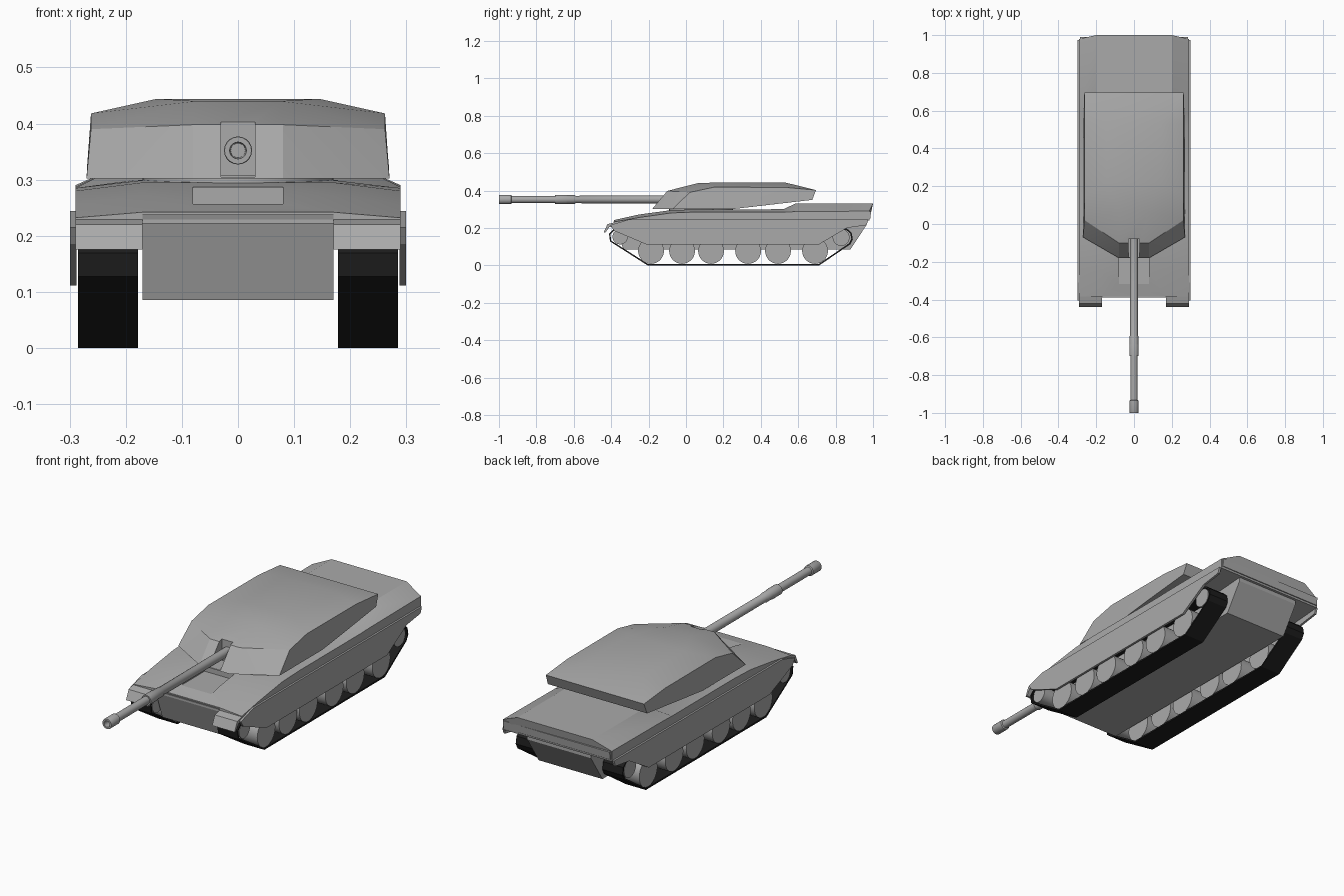
import bpy, bmesh, math
from mathutils import Matrix, Vector

if "Cube" in bpy.data.objects:
    bpy.data.objects.remove(bpy.data.objects["Cube"])


def material(name, value):
    m = bpy.data.materials.new(name)
    m.diffuse_color = (value, value, value, 1)
    m.use_nodes = True
    m.node_tree.nodes["Principled BSDF"].inputs["Base Color"].default_value = m.diffuse_color
    return m


black = material("track_black", 0.012)
grey = material("armour_grey", 0.4)


def finish(name, bm, mat=grey):
    bmesh.ops.recalc_face_normals(bm, faces=bm.faces[:])
    me = bpy.data.meshes.new(name)
    bm.to_mesh(me)
    bm.free()
    ob = bpy.data.objects.new(name, me)
    bpy.context.collection.objects.link(ob)
    me.materials.append(mat)
    return ob


def smooth(ob, angle=35):
    bpy.ops.object.select_all(action='DESELECT')
    ob.select_set(True)
    bpy.context.view_layer.objects.active = ob
    bpy.ops.object.shade_smooth_by_angle(angle=math.radians(angle))


def bridge(bm, a, b):
    """Quads between two closed rings of vertices."""
    n = len(a)
    for i in range(n):
        j = (i + 1) % n
        bm.faces.new((a[i], a[j], b[j], b[i]))


def extrude_side(name, profile, x0, x1, mat=grey, caps=True):
    """Side profile (y, z) extruded from x0 to x1."""
    bm = bmesh.new()
    a = [bm.verts.new((x0, y, z)) for y, z in profile]
    b = [bm.verts.new((x1, y, z)) for y, z in profile]
    bridge(bm, a, b)
    if caps:
        bm.faces.new(a)
        bm.faces.new(b)
    return finish(name, bm, mat)


def cylinder(name, axis, centre, r, depth, seg=32):
    bm = bmesh.new()
    rot = Vector((0, 0, 1)).rotation_difference(Vector(axis)).to_matrix().to_4x4()
    bmesh.ops.create_cone(bm, cap_ends=True, segments=seg, radius1=r, radius2=r,
                          depth=depth, matrix=Matrix.Translation(centre) @ rot)
    ob = finish(name, bm)
    smooth(ob)
    return ob


def cut_box(target, name, lo, hi):
    bm = bmesh.new()
    size = Vector(hi) - Vector(lo)
    mid = (Vector(hi) + Vector(lo)) / 2
    bmesh.ops.create_cube(bm, size=1, matrix=Matrix.Translation(mid) @ Matrix.Diagonal((*size, 1)))
    cutter = finish(name, bm)
    cutter.hide_render = True
    cutter.hide_viewport = True
    mod = target.modifiers.new(name, 'BOOLEAN')
    mod.operation = 'DIFFERENCE'
    mod.solver = 'EXACT'
    mod.object = cutter


# Upper hull: lofted sections (y top, y edge, z top, half width of top, z edge, z bottom)
sections = [
    (-0.385, -0.385, 0.242, 0.17, 0.232, 0.222),
    (-0.25, -0.25, 0.272, 0.17, 0.256, 0.20),
    (-0.08, -0.08, 0.295, 0.17, 0.280, 0.20),
    (0.05, 0.05, 0.299, 0.17, 0.285, 0.20),
    (0.52, 0.52, 0.300, 0.18, 0.285, 0.20),
    (0.585, 0.585, 0.33, 0.20, 0.287, 0.21),
    (1.0, 0.98, 0.33, 0.20, 0.290, 0.24),
]
bm = bmesh.new()
rings = []
for yt, ye, zt, w, ze, zb in sections:
    half = [(w, yt, zt), (0.29, ye, ze), (0.29, ye, zb)]
    pts = half + [(-x, y, z) for x, y, z in reversed(half)]
    rings.append([bm.verts.new(p) for p in pts])
for a, b in zip(rings, rings[1:]):
    bridge(bm, a, b)
bm.faces.new(rings[0])
bm.faces.new(rings[-1])
upper_hull = finish("upper_hull", bm)
smooth(upper_hull, 20)
cut_box(upper_hull, "driver_recess_cutter", (-0.08, -0.34, 0.257), (0.08, -0.14, 0.35))

# Ledge across the rear, and lower hull tub
extrude_side("rear_ledge", [(0.95, 0.288), (0.99, 0.288), (0.985, 0.25), (0.95, 0.25)], -0.285, 0.285)
extrude_side("lower_hull", [(-0.388, 0.238), (-0.335, 0.086), (0.88, 0.086),
                            (0.968, 0.22), (0.968, 0.26)], -0.17, 0.17)

# Running gear, both sides
track_path = [(-0.205, 0.004), (0.712, 0.004), (0.875, 0.115), (0.888, 0.14), (0.882, 0.172),
              (0.86, 0.192), (0.82, 0.198), (-0.34, 0.198), (-0.385, 0.19), (-0.408, 0.168),
              (-0.403, 0.13)]
for side, s in (("right", 1), ("left", -1)):
    track = extrude_side("track_" + side, track_path, s * 0.178, s * 0.285, black, caps=False)
    sol = track.modifiers.new("thickness", 'SOLIDIFY')
    sol.thickness = 0.008
    sol.offset = 0
    for i, y in enumerate((-0.187, -0.021, 0.134, 0.332, 0.492, 0.69)):
        cylinder(f"road_wheel_{side}_{i + 1}", (1, 0, 0), (s * 0.232, y, 0.077), 0.069, 0.10)
    cylinder("idler_" + side, (1, 0, 0), (s * 0.232, -0.352, 0.153), 0.041, 0.10)
    cylinder("sprocket_" + side, (1, 0, 0), (s * 0.232, 0.829, 0.149), 0.045, 0.10)
    extrude_side("side_skirt_" + side, [(-0.405, 0.215), (-0.385, 0.185), (-0.21, 0.111),
                 (0.71, 0.111), (0.86, 0.2), (0.965, 0.215), (0.975, 0.244), (-0.31, 0.244)],
                 s * 0.288, s * 0.299)
    extrude_side("front_fender_" + side, [(-0.36, 0.236), (-0.42, 0.22), (-0.44, 0.176),
                 (-0.43, 0.176), (-0.41, 0.205), (-0.36, 0.21)], s * 0.17, s * 0.29)

# Turret: angular shell from its corner points
corners = [
    (0.08, -0.18, 0.302), (0.27, -0.07, 0.302), (0.27, 0.26, 0.302), (0.269, 0.44, 0.323),
    (0.265, 0.675, 0.350),
    (0.08, -0.10, 0.398), (0.262, 0.02, 0.39), (0.262, 0.15, 0.418), (0.262, 0.53, 0.417),
    (0.262, 0.695, 0.402),
    (0.075, 0.065, 0.440), (0.145, 0.22, 0.444), (0.145, 0.53, 0.443),
]
bm = bmesh.new()
for x, y, z in corners:
    for s in (1, -1):
        bm.verts.new((s * x, y, z))
bmesh.ops.convex_hull(bm, input=bm.verts[:])
bmesh.ops.dissolve_limit(bm, angle_limit=math.radians(1), verts=bm.verts[:], edges=bm.edges[:])
turret = finish("turret", bm)
smooth(turret, 20)
cut_box(turret, "mantlet_cutter", (-0.03, -0.25, 0.305), (0.03, -0.08, 0.45))
cylinder("turret_ring", (0, 0, 1), (0, 0.08, 0.298), 0.17, 0.02, 48)

# Gun barrel: lathed profile (y, radius) with sleeve, muzzle collar and open bore
barrel = [(-0.06, 0.021), (-0.59, 0.020), (-0.595, 0.023), (-0.635, 0.023), (-0.64, 0.025),
          (-0.70, 0.025), (-0.70, 0.019), (-0.932, 0.019), (-0.935, 0.025), (-0.998, 0.025),
          (-1.0, 0.024), (-1.0, 0.015), (-0.93, 0.013)]
seg = 20
bm = bmesh.new()
rings = [[bm.verts.new((r * math.cos(2 * math.pi * k / seg), y,
                        0.352 + r * math.sin(2 * math.pi * k / seg))) for k in range(seg)]
         for y, r in barrel]
for a, b in zip(rings, rings[1:]):
    bridge(bm, a, b)
bm.faces.new(rings[0])
bm.faces.new(rings[-1])
smooth(finish("gun_barrel", bm))
